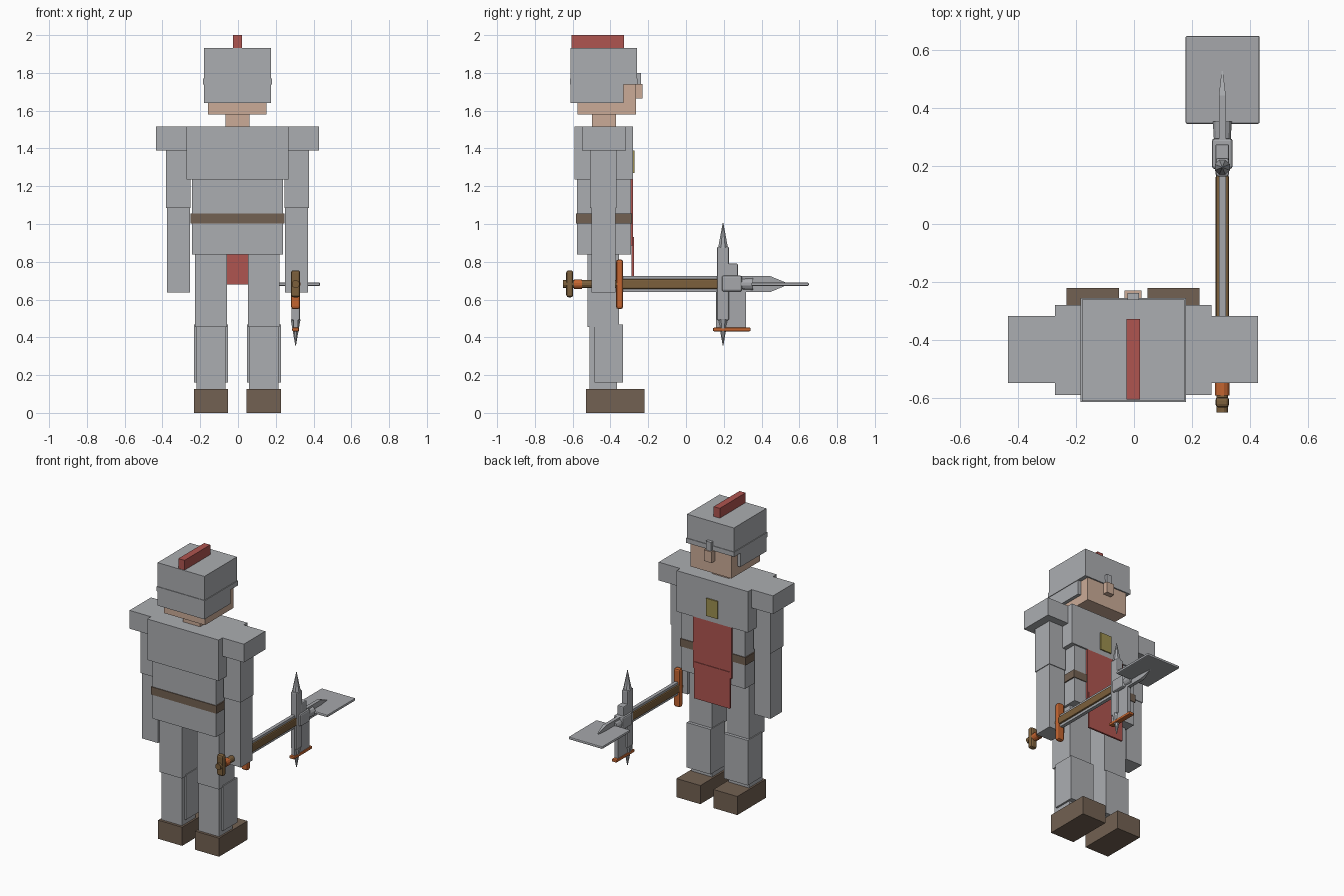
import bpy, bmesh, math
from mathutils import Matrix, Vector

if "Cube" in bpy.data.objects:
    bpy.data.objects.remove(bpy.data.objects["Cube"], do_unlink=True)

MID = -0.003    # body symmetry plane
TOOL_X = 0.305  # axis of the held weapon
TOOL_Z = 0.682


def material(name, red, green, blue):
    mat = bpy.data.materials.new(name)
    mat.use_nodes = True
    color = (red, green, blue, 1)
    mat.diffuse_color = color
    mat.node_tree.nodes["Principled BSDF"].inputs["Base Color"].default_value = color
    return mat


armor = material("armor grey", .41, .42, .44)
steel = material("weapon steel", .38, .39, .41)
leather = material("dark leather", .17, .12, .085)
cloth = material("red cloth", .43, .09, .08)
skin = material("skin", .60, .41, .31)
brass = material("brass", .34, .28, .08)
wood = material("wood", .20, .115, .045)
copper = material("orange copper", .55, .13, .03)


def finish(name, bm, mat, bevel=0):
    mesh = bpy.data.meshes.new(name)
    bmesh.ops.recalc_face_normals(bm, faces=bm.faces)
    bm.to_mesh(mesh)
    bm.free()
    mesh.materials.append(mat)
    obj = bpy.data.objects.new(name, mesh)
    bpy.context.collection.objects.link(obj)
    if bevel:
        mod = obj.modifiers.new("Bevel", "BEVEL")
        mod.width = bevel
        mod.segments = 2
    return obj


def box(name, mat, xs, ys, zs, bevel=0):
    """Box given by its range on each axis."""
    bm = bmesh.new()
    bmesh.ops.create_cube(bm, size=1)
    for v in bm.verts:
        v.co = Vector([(r[0] + r[1]) / 2 + c * (r[1] - r[0]) for r, c in zip((xs, ys, zs), v.co)])
    return finish(name, bm, mat, bevel)


def centred(name, mat, half, ys, zs):
    """Box centred on the body."""
    return box(name, mat, (MID - half, MID + half), ys, zs)


def pair(name, mat, inner, outer, ys, zs):
    """Mirrored boxes on both sides of the body."""
    for side, sign in (("left", 1), ("right", -1)):
        box(f"{side}_{name}", mat, sorted((MID + sign * inner, MID + sign * outer)), ys, zs)


def tool_box(name, mat, half, ys, zs, bevel=0):
    """Box centred on the weapon axis."""
    return box(name, mat, (TOOL_X - half, TOOL_X + half), ys, zs, bevel)


def rod(name, mat, start, end, r_start, r_end, sides=12):
    """Straight rod or spike between two points."""
    a, b = Vector(start), Vector(end)
    turn = (b - a).to_track_quat("Z", "Y").to_matrix().to_4x4()
    bm = bmesh.new()
    bmesh.ops.create_cone(bm, cap_ends=True, segments=sides, radius1=r_start, radius2=r_end,
                          depth=(b - a).length,
                          matrix=Matrix.Translation((a + b) / 2) @ turn @ Matrix.Rotation(math.pi / sides, 4, "Z"))
    return finish(name, bm, mat)


def along(name, mat, y_start, y_end, r_start, r_end):
    rod(name, mat, (TOOL_X, y_start, TOOL_Z), (TOOL_X, y_end, TOOL_Z), r_start, r_end)


# Head, nose and neck
centred("head", skin, .155, (-.574, -.265), (1.58, 1.85))
centred("nose", skin, .029, (-.27, -.23), (1.665, 1.74))
centred("neck", skin, .064, (-.497, -.37), (1.5, 1.59))

# Helmet with rim, cheek guards, neck guard, nose guard and crest
centred("helmet_dome", armor, .177, (-.611, -.26), (1.76, 1.933))
centred("helmet_rim", armor, .182, (-.615, -.256), (1.738, 1.77))
pair("cheek_guard", armor, .155, .178, (-.611, -.33), (1.64, 1.74))
centred("neck_guard", armor, .178, (-.612, -.57), (1.64, 1.74))
centred("nose_guard", armor, .02, (-.262, -.238), (1.73, 1.8))
centred("helmet_crest", cloth, .023, (-.607, -.328), (1.93, 2))

# Torso
centred("chest_plate", armor, .27, (-.59, -.28), (1.235, 1.515))
centred("waist", armor, .24, (-.577, -.291), (.838, 1.24))
centred("belt", leather, .248, (-.582, -.286), (1.002, 1.055))
centred("tabard_upper", cloth, .145, (-.3, -.28), (.885, 1.235))
centred("tabard_lower", cloth, .135, (-.288, -.276), (.68, .93))
centred("chest_badge", brass, .043, (-.281, -.272), (1.27, 1.39))

# Arms
pair("shoulder_pad", armor, .268, .432, (-.55, -.318), (1.39, 1.515))
pair("upper_arm", armor, .248, .378, (-.508, -.369), (1.085, 1.4))
pair("forearm", armor, .252, .373, (-.5, -.374), (.637, 1.09))

# Legs and boots
pair("thigh", armor, .056, .224, (-.521, -.354), (.455, .845))
pair("shin", armor, .062, .218, (-.511, -.365), (.12, .46))
pair("shin_guard", armor, .051, .231, (-.485, -.333), (.16, .467))
pair("boot", leather, .049, .23, (-.529, -.221), (0, .127))

# Weapon grip, pommel bar and cross guard
along("grip", wood, -.652, -.34, .021, .021)
along("grip_collar", copper, -.592, -.55, .026, .026)
tool_box("pommel_bar", wood, .024, (-.634, -.597), (.612, .755), .012)
tool_box("cross_guard", copper, .024, (-.37, -.333), (.55, .812), .012)

# Pole and flat blade with a pointed tip
tool_box("pole", wood, .023, (-.34, .17), (.656, .709), .008)
bm = bmesh.new()
tip = .548
outline = [(-.335, -.043), (.444, -.043), (tip, 0), (.444, .043), (-.335, .043)]
for half in (-.012, .012):
    for y, z in outline:
        width = 0 if y == tip else half
        bm.verts.new((TOOL_X + width, y, TOOL_Z + z))
bmesh.ops.convex_hull(bm, input=bm.verts)
bmesh.ops.remove_doubles(bm, verts=bm.verts, dist=.0001)
finish("flat_blade", bm, steel)

# Vertical hammer head with spikes above and below
tool_box("head_bar", steel, .023, (.164, .228), (.49, .88), .008)
for name, base, point in (("top_spike", .875, 1.005), ("bottom_spike", .495, .357)):
    rod(name, steel, (TOOL_X, .196, base), (TOOL_X, .196, point), .028, .002, 8)
tool_box("head_block", steel, .036, (.19, .296), (.642, .727), .01)
tool_box("head_knob", steel, .024, (.215, .275), (.72, .79), .006)
tool_box("axe_blade", steel, .012, (.16, .317), (.446, .65))
tool_box("axe_edge", copper, .018, (.143, .342), (.432, .451), .005)

# Spade blade on a tapered socket
along("spade_socket", steel, .29, .354, .03, .034)
box("spade_blade", steel, (.178, .434), (.346, .65), (.672, .69), .006)
